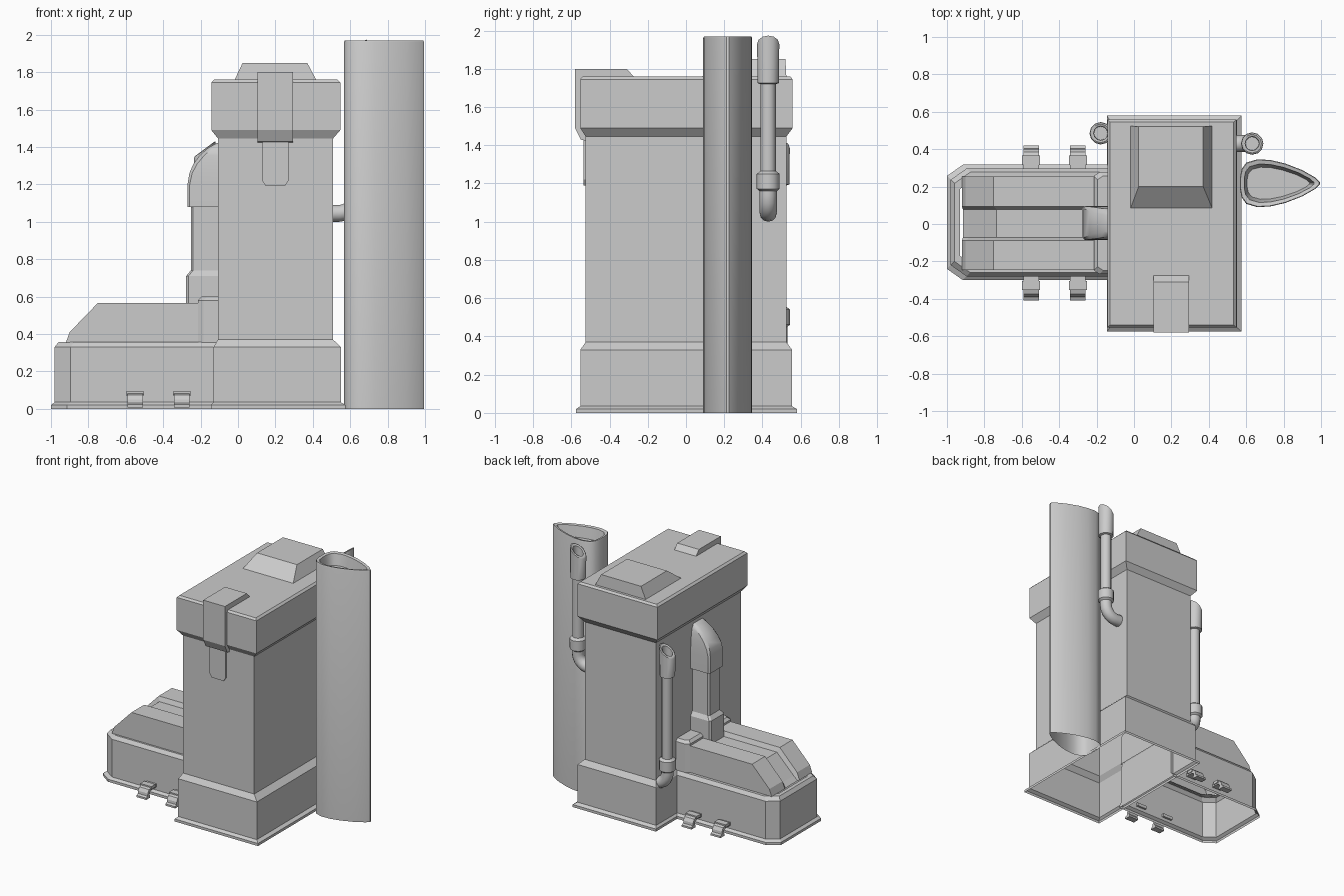
import bpy, bmesh
from math import sin, cos, pi, radians

if "Cube" in bpy.data.objects:
    bpy.data.objects.remove(bpy.data.objects["Cube"])


def loft(name, rings, start=False, end=True, closed=True, smooth=False):
    """Skin a list of equal-length point rings, optionally capping the ends."""
    bm = bmesh.new()
    vr = [[bm.verts.new(p) for p in r] for r in rings]
    n = len(vr[0])
    for a, b in zip(vr, vr[1:]):
        for i in range(n if closed else n - 1):
            j = (i + 1) % n
            bm.faces.new((a[i], a[j], b[j], b[i]))
    if start:
        bm.faces.new(vr[0][::-1])
    if end:
        bm.faces.new(vr[-1])
    bmesh.ops.recalc_face_normals(bm, faces=bm.faces)
    me = bpy.data.meshes.new(name)
    bm.to_mesh(me)
    bm.free()
    ob = bpy.data.objects.new(name, me)
    bpy.context.collection.objects.link(ob)
    if smooth:
        bpy.ops.object.select_all(action='DESELECT')
        ob.select_set(True)
        bpy.context.view_layer.objects.active = ob
        bpy.ops.object.shade_smooth_by_angle(angle=radians(40))
    return ob


def rect(x0, x1, y0, y1, z):
    return [(x0, y0, z), (x1, y0, z), (x1, y1, z), (x0, y1, z)]


def nose(x0, x1, y0, y1, z, cx, cy):
    """Rectangle whose two corners on the -x end are cut off."""
    return [(x1, y0, z), (x0 + cx, y0, z), (x0, y0 + cy, z),
            (x0, y1 - cy, z), (x0 + cx, y1, z), (x1, y1, z)]


# Tower: open-bottomed shell with skirt, shaft and overhanging cap
loft("tower", [rect(*r) for r in (
    (-.145, .575, -.575, .58, 0), (-.145, .575, -.575, .58, .02),
    (-.13, .55, -.553, .555, .035), (-.13, .55, -.553, .555, .33),
    (-.107, .508, -.525, .525, .37), (-.107, .508, -.525, .525, 1.445),
    (-.143, .547, -.553, .558, 1.49), (-.143, .547, -.553, .558, 1.745),
    (-.128, .532, -.54, .545, 1.76))])

# Raised hatch on the roof
loft("roof_hatch", [rect(-.02, .42, .08, .525, 1.755), rect(.025, .37, .20, .52, 1.85)])

# Latch folded over the front edge of the cap
latch = [(-.27, 1.755), (-.31, 1.80), (-.58, 1.80), (-.58, 1.49), (-.55, 1.43), (-.515, 1.42), (-.515, 1.755)]
loft("front_latch", [[(x, y, z) for y, z in latch] for x in (.105, .293)], start=True)
tongue = [(.13, 1.45), (.13, 1.22), (.15, 1.19), (.25, 1.19), (.27, 1.22), (.27, 1.45)]
loft("latch_tongue", [[(x, y, z) for x, z in tongue] for y in (-.52, -.537)])

# Low annex: open-bottomed shell with clipped end corners
loft("annex_base", [nose(-1 + d, -.11, -.3 + d, .317 - d, z, .085, .06) for d, z in (
    (0, 0), (0, .02), (.02, .035), (.02, .33), (.04, .357), (.07, .357))], end=False)

# Annex hood with a long shallow groove along its middle
rail = [(-.92, .355), (-.9, .41), (-.75, .565), (-.11, .565)]
groove = [(-.915, .355), (-.88, .385), (-.735, .53), (-.11, .53)]
floor = [(x, .355) for x, z in rail]
columns = [(-.245, floor), (-.245, rail), (-.088, rail), (-.073, groove),
           (.078, groove), (.093, rail), (.255, rail), (.255, floor)]
loft("annex_hood", [[(x, y, z) for x, z in prof] for y, prof in columns], end=False, closed=False)
loft("hood_collar", [nose(-.215 + d, -.1, -.268 + d, .277 - d, z, .03, .02)
                     for d, z in ((0, .355), (0, .58), (.02, .60))])

# Duct climbing the tower side, bending into the wall at the top
loft("wall_duct", [nose(x, -.1, .005 - w, .005 + w, z, .012, .012) for x, w, z in (
    (-.277, .09, .5), (-.277, .09, .71), (-.252, .07, .74), (-.252, .07, 1.08))], end=False)
loft("duct_elbow", [nose(x, -.1, .005 - w, .005 + w, z, c, c) for x, w, z, c in (
    (-.252, .07, 1.08, .012), (-.27, .09, 1.08, .012), (-.27, .09, 1.20, .012), (-.26, .089, 1.26, .015),
    (-.238, .085, 1.31, .02), (-.205, .08, 1.355, .025), (-.16, .07, 1.395, .025),
    (-.115, .055, 1.42, .01))], smooth=True)


def pipe(name, x, y, zb, collar, thick, top, s):
    """Vertical exhaust pipe; elbow runs toward the tower in direction s."""
    n, R = 12, .09
    ang = [2 * pi * i / n for i in range(n)]
    rings = []
    for k in range(6):
        a = pi / 2 * k / 5
        cx, cz = x + s * R * (1 - sin(a)), zb + R * (1 - cos(a))
        rings.append([(cx + .045 * cos(t) * sin(a), y + .045 * sin(t),
                       cz + .045 * cos(t) * s * cos(a)) for t in ang])
    # extend the elbow end into the wall
    rings.insert(0, [(px + s * .04, py, pz) for px, py, pz in rings[0]])
    for r, z, slope in ((.045, collar, 0), (.06, collar + .012, 0), (.06, collar + .09, 0),
                        (.04, collar + .105, 0), (.04, thick, 0), (.056, thick + .005, 0),
                        (.058, top - .05, .75), (.05, top - .045, .75),
                        (.038, top - .05, .75), (.036, top - .13, .4)):
        rings.append([(x + r * cos(t), y + r * sin(t), z + slope * r * cos(t)) for t in ang])
    loft(name, rings, start=True, smooth=True)


pipe("right_pipe", .632, .43, 1.045, 1.16, 1.72, 1.98, -1)
pipe("left_pipe", -.178, .485, .34, .45, 1.19, 1.435, 1)

# Teardrop chimney, hollow with a recessed mouth
half = [(.995, .006), (.97, .03), (.90, .07), (.81, .105), (.73, .124),
        (.66, .128), (.60, .11), (.575, .075), (.567, .03)]
outline = half + [(x, -w) for x, w in reversed(half)]


def tear(k, z):
    return [(.74 + (x - .74) * k, .218 + w * (k - .5 * (1 - k)), z) for x, w in outline]


loft("chimney", [tear(1, 0), tear(1, 1.96), tear(.98, 1.97), tear(.87, 1.965), tear(.78, 1.88)],
     smooth=True)

# Four hooked brackets along both sides of the annex
hook = [(.27, .085), (.35, .085), (.38, .075), (.395, .05), (.397, .03), (.415, .022), (.415, .008),
        (.365, .008), (.365, .022), (.375, .035), (.368, .052), (.35, .06), (.27, .06)]
for side, sgn in (("left", 1), ("right", -1)):
    for i, x in enumerate((-.55, -.3)):
        loft(f"bracket_{side}_{i + 1}", [[(x + d, .006 + sgn * y, z) for y, z in hook]
                                         for d in (-.042, .042)], start=True)
        yp = .006 + sgn * .335
        loft(f"bracket_pad_{side}_{i + 1}", [rect(x - .048, x + .048, yp - .025, yp + .025, z)
                                             for z in (.07, .092)], start=True)
